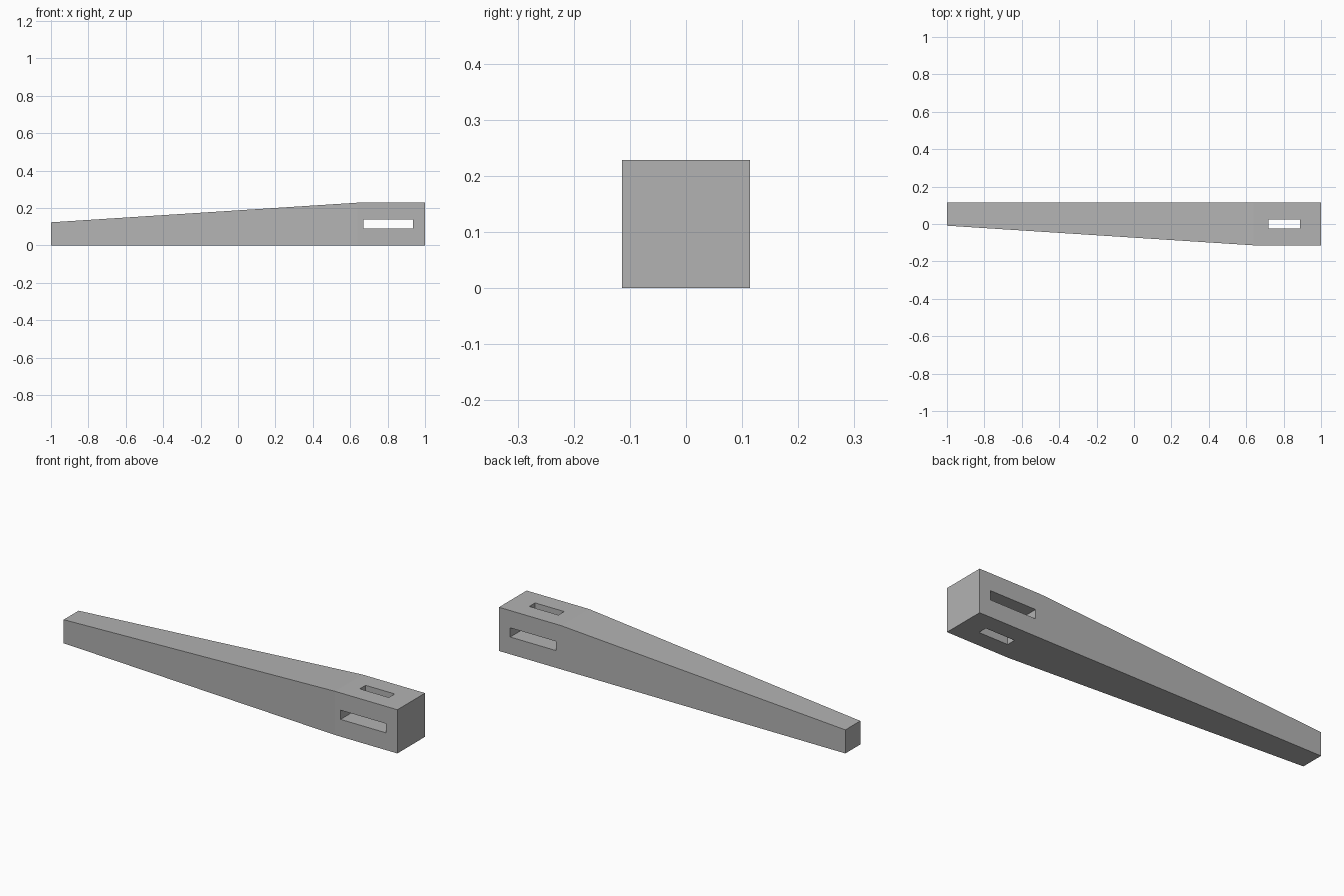
import bpy
import bmesh

cube = bpy.data.objects.get("Cube")
if cube:
    bpy.data.objects.remove(cube, do_unlink=True)

grey = bpy.data.materials.new("plain_grey")
grey.use_nodes = True
colour = (0.45, 0.45, 0.45, 1)
grey.diffuse_color = colour
grey.node_tree.nodes["Principled BSDF"].inputs["Base Color"].default_value = colour

WIDE, NARROW, HALF = 0.228, 0.123, 0.114


def mesh_object(name, bm):
    bmesh.ops.recalc_face_normals(bm, faces=bm.faces)
    mesh = bpy.data.meshes.new(name)
    bm.to_mesh(mesh)
    bm.free()
    mesh.materials.append(grey)
    obj = bpy.data.objects.new(name, mesh)
    bpy.context.collection.objects.link(obj)
    return obj


def box(name, low, high):
    bm = bmesh.new()
    bmesh.ops.create_cube(bm, size=1)
    for v in bm.verts:
        v.co = [a + (b - a) * (c + 0.5) for a, b, c in zip(low, high, v.co)]
    return mesh_object(name, bm)


# Leg: square sections joined end to end, tapering on the front and top only
bm = bmesh.new()
rings = []
for x, size in ((-1, NARROW), (0.64, WIDE), (1, WIDE)):
    front = HALF - size
    rings.append([bm.verts.new((x, y, z)) for y, z in
                  ((front, 0), (HALF, 0), (HALF, size), (front, size))])
for a, b in zip(rings, rings[1:]):
    for i in range(4):
        j = (i + 1) % 4
        bm.faces.new((a[i], a[j], b[j], b[i]))
bm.faces.new(rings[0])
bm.faces.new(rings[-1])
leg = mesh_object("tapered_leg", bm)

# Crossing mortise slots through the square head
slots = [
    box("front_slot_cutter", (0.672, -0.3, 0.09), (0.935, 0.3, 0.138)),
    box("top_slot_cutter", (0.72, -0.024, -0.1), (0.888, 0.024, 0.4)),
]
for slot in slots:
    cut = leg.modifiers.new(slot.name, "BOOLEAN")
    cut.operation = "DIFFERENCE"
    cut.solver = "EXACT"
    cut.object = slot
    slot.hide_render = True
    slot.hide_set(True)
